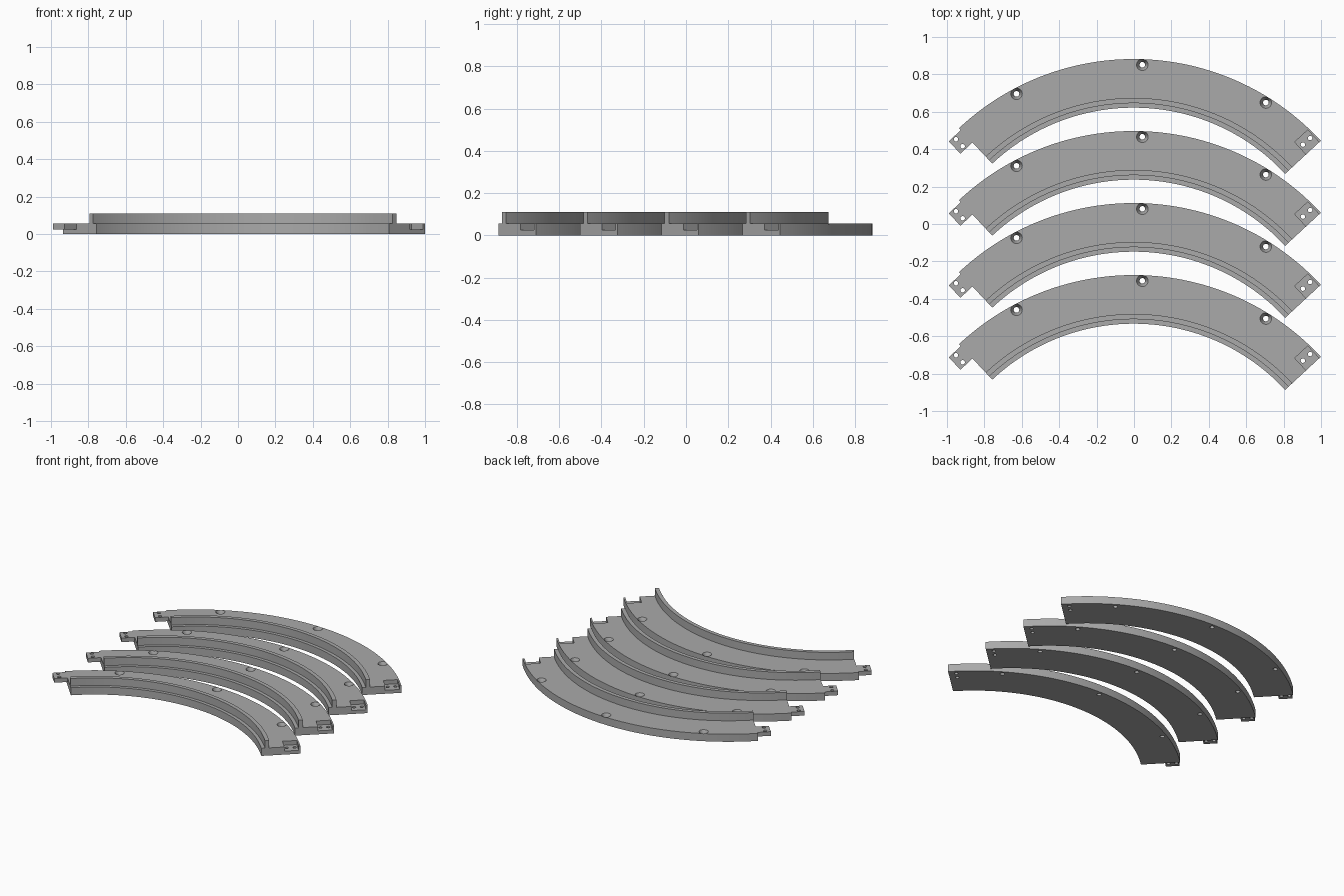
import bpy, bmesh, math
from mathutils import Matrix, Vector

if "Cube" in bpy.data.objects:
    bpy.data.objects.remove(bpy.data.objects["Cube"])

# Shared dimensions
CX, CY = -0.002, -0.482
R_IN, R_OUT = 1.104, 1.364
A0, A1 = math.radians(42.8), math.radians(133.2)
FLOOR, TOP, HALF = 0.055, 0.11, 0.025
SPACING, COPIES = 0.385, 4

grey = bpy.data.materials.new("mid_grey")
grey.diffuse_color = (0.40, 0.40, 0.40, 1)
grey.use_nodes = True
grey.node_tree.nodes["Principled BSDF"].inputs["Base Color"].default_value = grey.diffuse_color


def finish(name, bm):
    bmesh.ops.recalc_face_normals(bm, faces=bm.faces)
    me = bpy.data.meshes.new(name)
    bm.to_mesh(me)
    bm.free()
    me.materials.append(grey)
    ob = bpy.data.objects.new(name, me)
    bpy.context.collection.objects.link(ob)
    return ob


def sweep(name, profile, a0, a1, steps):
    """Sweep a closed (radius, z) profile along an arc and cap both ends."""
    bm = bmesh.new()
    rings = []
    for i in range(steps + 1):
        a = a0 + (a1 - a0) * i / steps
        rings.append([bm.verts.new((CX + r * math.cos(a), CY + r * math.sin(a), z))
                      for r, z in profile])
    n = len(profile)
    for p, q in zip(rings, rings[1:]):
        for k in range(n):
            bm.faces.new((p[k], p[(k + 1) % n], q[(k + 1) % n], q[k]))
    bm.faces.new(rings[0])
    bm.faces.new(rings[-1])
    return finish(name, bm)


def place(a, r, t):
    """Point at radius r on the ray at angle a, moved t along the tangent."""
    return Vector((CX + r * math.cos(a) - t * math.sin(a),
                   CY + r * math.sin(a) + t * math.cos(a), 0))


def block(name, a, r0, r1, t0, t1, z0, z1):
    bm = bmesh.new()
    m = (Matrix.Translation(place(a, (r0 + r1) / 2, (t0 + t1) / 2) + Vector((0, 0, (z0 + z1) / 2)))
         @ Matrix.Rotation(a, 4, 'Z') @ Matrix.Diagonal((r1 - r0, t1 - t0, z1 - z0, 1)))
    bmesh.ops.create_cube(bm, size=1, matrix=m)
    return finish(name, bm)


def turned(name, centre, rings, sides=24):
    """Solid of revolution about z from (radius, z) rings."""
    bm = bmesh.new()
    loops = [[bm.verts.new((centre.x + r * math.cos(2 * math.pi * i / sides),
                            centre.y + r * math.sin(2 * math.pi * i / sides), z))
              for i in range(sides)] for r, z in rings]
    for p, q in zip(loops, loops[1:]):
        for i in range(sides):
            j = (i + 1) % sides
            bm.faces.new((p[i], p[j], q[j], q[i]))
    bm.faces.new(loops[0])
    bm.faces.new(loops[-1])
    return finish(name, bm)


def combine(target, tool, operation):
    mod = target.modifiers.new("cut", 'BOOLEAN')
    mod.operation, mod.object, mod.solver = operation, tool, 'EXACT'
    bpy.context.view_layer.objects.active = target
    bpy.ops.object.modifier_apply(modifier=mod.name)
    bpy.data.objects.remove(tool, do_unlink=True)


# Curved floor with a stepped guard wall along the inner edge
profile = [(R_IN, 0), (R_OUT, 0), (R_OUT, FLOOR), (R_IN + 0.052, FLOOR),
           (R_IN + 0.052, TOP), (R_IN + 0.024, TOP), (R_IN + 0.024, FLOOR), (R_IN, FLOOR)]
segment = sweep("curved_segment_1", profile, A0, A1, 72)

# Joining tab at the left end, matching pocket at the right end
combine(segment, block("tab", A1, 1.259, 1.350, -0.02, 0.088, HALF, FLOOR), 'UNION')
combine(segment, block("pocket", A0, 1.257, 1.352, -0.02, 0.090, HALF, FLOOR + 0.02), 'DIFFERENCE')

# Pin holes through the tab and the pocket floor
for angle, t in ((A1, 0.052), (A0, 0.050)):
    for r in (1.280, 1.332):
        combine(segment, turned("pin_hole", place(angle, r, t), [(0.012, -0.02), (0.012, 0.08)], 16),
                'DIFFERENCE')

# Countersunk screw holes along the outer edge
for deg in (58, 88, 118):
    rings = [(0.015, -0.02), (0.015, 0.025), (0.031, FLOOR), (0.031, 0.08)]
    combine(segment, turned("screw_hole", place(math.radians(deg), 1.334, 0), rings), 'DIFFERENCE')

# Smooth curved sides with sharp edges
bpy.ops.object.select_all(action='DESELECT')
segment.select_set(True)
bpy.context.view_layer.objects.active = segment
bpy.ops.object.shade_smooth_by_angle(angle=math.radians(30))

# Repeat the segment toward the front
for i in range(1, COPIES):
    copy = segment.copy()
    copy.name = f"curved_segment_{i + 1}"
    copy.location.y = -SPACING * i
    bpy.context.collection.objects.link(copy)
